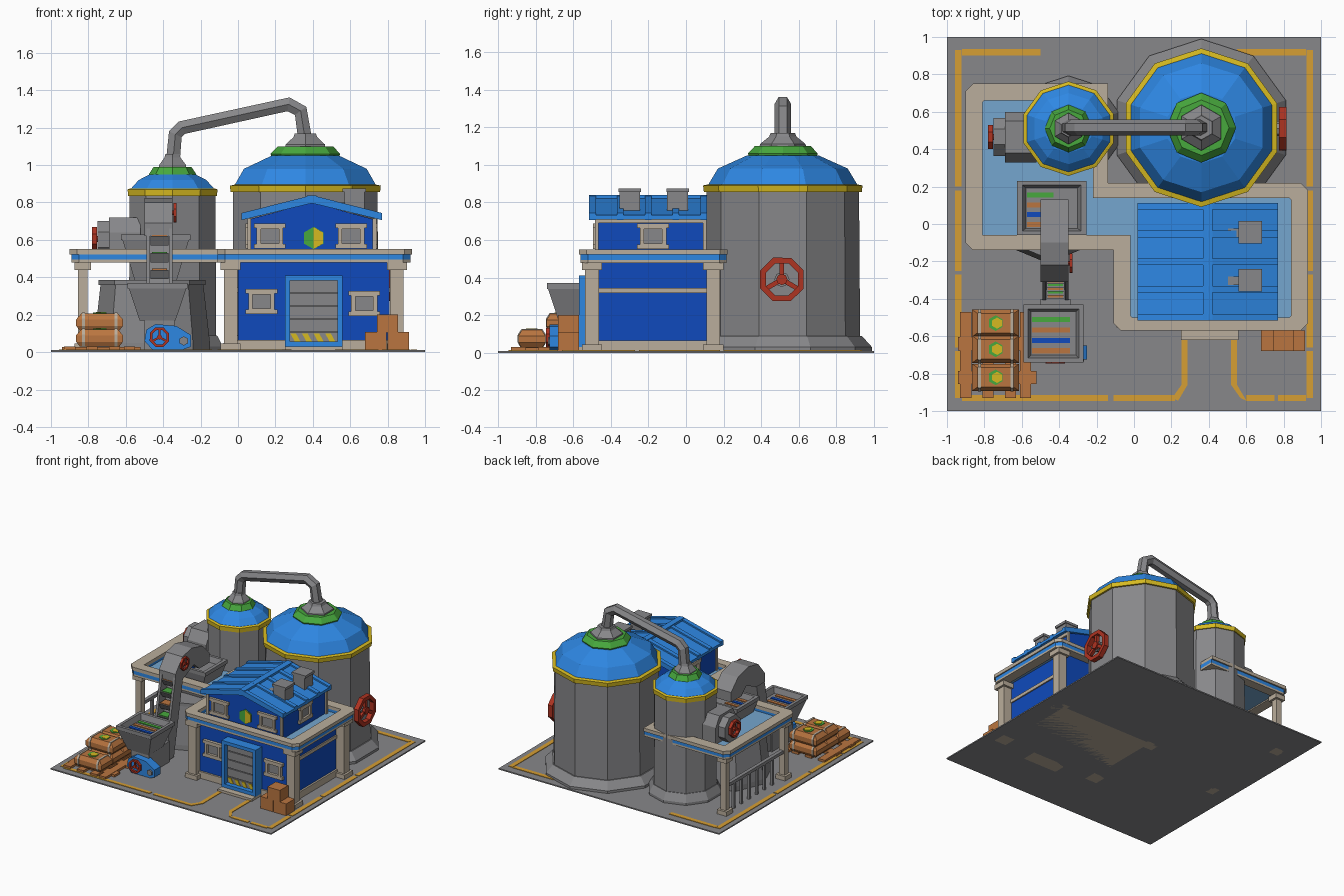
import bpy, bmesh, math

if "Cube" in bpy.data.objects:
    bpy.data.objects.remove(bpy.data.objects["Cube"])

def mat(name, r, g, b):
    m = bpy.data.materials.new(name)
    m.diffuse_color = tuple(((c + .055) / 1.055) ** 2.4 if c > .04 else c / 12.92 for c in (r, g, b)) + (1,)
    m.use_nodes = True
    m.node_tree.nodes["Principled BSDF"].inputs["Base Color"].default_value = m.diffuse_color
    return m

GRAY = mat("machine gray", .53, .53, .54)
NAVY = mat("wall blue", .06, .29, .74)
BLUE = mat("roof blue", .18, .53, .89)
PALE = mat("floor pale blue", .46, .65, .81)
BEIGE = mat("trim beige", .73, .68, .61)
YELLOW = mat("band yellow", .84, .73, .13)
GREEN = mat("collar green", .28, .66, .24)
RED = mat("wheel red", .68, .2, .13)
BROWN = mat("cargo brown", .73, .46, .25)
ORANGE = mat("marking orange", .84, .62, .2)

def skin(name, loops, m, closed=False):
    """Bridge equal-length vertex loops; cap the ends or close the ring."""
    bm = bmesh.new()
    vs = [[bm.verts.new(p) for p in lp] for lp in loops]
    n, k = len(loops[0]), len(loops)
    for i in range(k if closed else k - 1):
        a, b = vs[i], vs[(i + 1) % k]
        for j in range(n):
            bm.faces.new((a[j], a[(j + 1) % n], b[(j + 1) % n], b[j]))
    if not closed:
        bm.faces.new(vs[0]); bm.faces.new(vs[-1])
    bmesh.ops.recalc_face_normals(bm, faces=bm.faces)
    me = bpy.data.meshes.new(name)
    bm.to_mesh(me); bm.free()
    me.materials.append(m)
    o = bpy.data.objects.new(name, me)
    bpy.context.collection.objects.link(o)
    return o

def on(axis, pts, w):
    return [{'x': (w, u, v), 'y': (u, w, v), 'z': (u, v, w)}[axis] for u, v in pts]

def prism(name, pts, axis, a, b, m):
    return skin(name, [on(axis, pts, a), on(axis, pts, b)], m)

def rect(u0, u1, v0, v1):
    return [(u0, v0), (u1, v0), (u1, v1), (u0, v1)]

def box(name, x0, x1, y0, y1, z0, z1, m):
    return prism(name, rect(x0, x1, y0, y1), 'z', z0, z1, m)

def ngon(cu, cv, r, n, ph=90):
    t = [math.radians(ph) + math.tau * i / n for i in range(n)]
    return [(cu + r * math.cos(a), cv + r * math.sin(a)) for a in t]

def lathe(name, x, y, prof, n, m):
    return skin(name, [on('z', ngon(x, y, r, n), z) for r, z in prof], m)

def ring(name, outer, inner, axis, a, b, m):
    return skin(name, [on(axis, outer, a), on(axis, outer, b), on(axis, inner, b), on(axis, inner, a)], m, True)

def frame(name, u0, u1, v0, v1, t, axis, a, b, m):
    return ring(name, rect(u0, u1, v0, v1), rect(u0 + t, u1 - t, v0 + t, v1 - t), axis, a, b, m)

def wheel(name, cu, cv, r, axis, a, b, m=RED):
    ring(name + "_rim", ngon(cu, cv, r, 8, 22), ngon(cu, cv, r * .74, 8, 22), axis, a, b, m)
    for k in range(3):
        t = math.radians(90 + 120 * k); c, s = math.cos(t), math.sin(t); w = r * .1
        pts = [(cu + c * d - s * e, cv + s * d + c * e) for d, e in rect(0, r * .85, -w, w)]
        prism(name + "_spoke", pts, axis, a + .1 * (b - a), a + .8 * (b - a), m)
    prism(name + "_hub", ngon(cu, cv, r * .24, 8), axis, a - (b - a) * .4, b, m)

def window(u, v, axis, a, b):
    """Framed window; b is the outer side."""
    frame("window_frame", u - .07, u + .07, v - .06, v + .06, .022, axis, a, b, BEIGE)
    prism("window_pane", rect(u - .05, u + .05, v - .04, v + .04), axis, a, a + (b - a) * .4, GRAY)
    for s in (-.055, .055):
        prism("window_ledge", rect(u - .085, u + .085, v + s - .012, v + s + .012), axis, a, b, BEIGE)

# Ground plate and painted lane markings
box("ground", -1, 1, -1, 1, 0, .01, GRAY)
def mark(*r): box("lane_marking", *r, .008, .014, ORANGE)
for s in (-1, 1):
    for y0, y1 in ((-.93, -.68), (-.66, -.27), (-.25, .18), (.2, .93)):
        mark(.94 * s - .018, .94 * s + .018, y0, y1)
for x0, x1 in ((-.92, -.5), (.55, .92)):
    mark(x0, x1, .9, .935)
for x0, x1 in ((-.92, -.14), (-.11, .22), (.6, .75), (.77, .92)):
    mark(x0, x1, -.945, -.915)
for x, s in ((.27, -1), (.535, 1)):
    mark(x - .016, x + .016, -.86, -.62)
    prism("lane_corner", [(x - .016, -.86), (x + .016, -.86), (x + s * .05 + .016, -.945), (x + s * .05 - .016, -.93)],
          'z', .008, .014, ORANGE)

# Silos: skirt, wall, band, dome, collar, cap
def silo(name, x, y, R, zb, dome, zg):
    lathe(name + "_skirt", x, y, [(R * 1.13, .005), (R * 1.13, .03), (R * 1.0, .09)], 10, GRAY)
    lathe(name + "_wall", x, y, [(R * .98, .03), (R * .965, zb)], 10, GRAY)
    lathe(name + "_band", x, y, [(R, zb - .035), (R * 1.01, zb), (R * .95, zb + .005)], 10, YELLOW)
    lathe(name + "_dome", x, y, [(R * .95, zb)] + dome, 10, BLUE)
    g = dome[-1][0]
    lathe(name + "_collar", x, y, [(g * .95, zg - .055), (g * .98, zg - .04), (g * .78, zg)], 8, GREEN)
    lathe(name + "_cap", x, y, [(g * .66, zg - .02), (g * .64, zg + .01), (g * .38, zg + .05), (g * .34, zg + .07)], 6, GRAY)
silo("large_silo", .36, .515, .42, .89, [(.345, .98), (.19, 1.05)], 1.1)
silo("small_silo", -.35, .51, .25, .87, [(.19, .92), (.13, .95)], .99)

# Pipe linking the silos
cu = bpy.data.curves.new("silo_pipe", 'CURVE')
cu.dimensions, cu.bevel_depth, cu.bevel_resolution = '3D', .043, 1
cu.use_fill_caps = True
sp = cu.splines.new('POLY')
path = [(-.35, 1.0), (-.335, 1.165), (-.3, 1.2), (.27, 1.325), (.335, 1.29), (.36, 1.13)]
sp.points.add(len(path) - 1)
for p, (x, z) in zip(sp.points, path):
    p.co = (x, .515, z, 1)
sp.use_smooth = False
cu.materials.append(GRAY)
pipe = bpy.data.objects.new("silo_pipe", cu)
bpy.context.collection.objects.link(pipe)
bpy.context.view_layer.objects.active = pipe
pipe.select_set(True)
bpy.ops.object.convert(target='MESH')

# Hand wheel on the large silo
prism("valve_stub", ngon(.51, .39, .04, 8), 'x', .72, .79, GRAY)
wheel("large_valve", .51, .39, .125, 'x', .775, .815)

# L-shaped terrace: rim in three layers and a pale floor
outer = [(-.9, -.1), (-.86, -.14), (-.11, -.14), (-.11, -.53), (-.07, -.57), (.89, -.57), (.93, -.53), (.93, .18),
         (.89, .22), (-.14, .22), (-.14, .75), (-.86, .75), (-.9, .71)]
inner = [(-.81, -.06), (-.8, -.06), (-.02, -.06), (-.02, -.49), (-.01, -.5), (.83, -.5), (.84, -.49), (.84, .13),
         (.83, .14), (-.22, .14), (-.22, .66), (-.8, .66), (-.81, .65)]
thin = [(x * .99 + (.0003), y * .985) for x, y in outer]
ring("terrace_rim_top", outer, inner, 'z', .522, .55, BEIGE)
ring("terrace_stripe", thin, inner, 'z', .494, .524, BLUE)
ring("terrace_rim_base", thin, inner, 'z', .478, .494, BEIGE)
prism("terrace_floor", inner, 'z', .488, .503, PALE)

# Pillars
def pillar(x, y, w=.036):
    box("pillar", x - w, x + w, y - w, y + w, 0, .48, BEIGE)
    for z0, z1 in ((0, .045), (.44, .48)):
        box("pillar_block", x - w - .018, x + w + .018, y - w - .018, y + w + .018, z0, z1, BEIGE)
for x in (-.04, .85):
    for y in (-.5, .145):
        pillar(x, y)
for y in (-.08, .68):
    pillar(-.83, y, .025)

# Main building, lower storey
box("lower_wall", 0, .81, -.49, .15, .01, .49, NAVY)
box("wall_plinth", -.015, .825, -.505, .165, 0, .065, BEIGE)
for x in (-.01, .8):
    box("side_beam", x, x + .02, -.48, .14, .318, .345, BEIGE)
window(.125, .27, 'y', -.48, -.515)
window(.675, .26, 'y', -.48, -.515)

# Loading door
frame("door_frame", .25, .56, .03, .41, .028, 'y', -.57, -.48, BLUE)
for k in range(5):
    z = .04 + .07 * k
    box("door_slat", .275, .535, -.53, -.48, z, z + .064, GRAY)
box("door_back", .275, .535, -.52, -.48, .04, .385, GRAY)
for k in range(4):
    x = .285 + .062 * k
    prism("hazard_stripe", [(x + .025, .045), (x + .055, .045), (x + .025, .1), (x - .005, .1)], 'y', -.535, -.528, YELLOW)
box("door_step", .25, .56, -.62, -.5, 0, .03, BEIGE)

# Upper storey with gable roof
prism("upper_wall", [(.06, .5), (.725, .5), (.725, .71), (.395, .8), (.06, .71)], 'y', -.475, .1, NAVY)
for x in (.05, .72):
    box("cornice", x, x + .02, -.485, .11, .69, .715, BEIGE)
    for y in (-.485, .09):
        box("corner_post", x, x + .02, y, y + .02, .5, .7, BEIGE)
def roof_strip(name, y0, y1, lo, hi):
    prism(name, [(.02, .71 + lo), (.395, .8 + lo), (.77, .71 + lo), (.77, .71 + hi), (.395, .805 + hi), (.02, .71 + hi)],
          'y', y0, y1, BLUE)
roof_strip("roof", -.5, .105, 0, .022)
for k in range(5):
    y = -.515 + k * .148
    roof_strip("roof_batten", y, y + .035, -.004, .034)
box("roof_ridge", .37, .42, -.51, .11, .805, .838, BLUE)
for x in (.17, .605):
    window(x, .62, 'y', -.47, -.495)
window(-.175, .62, 'x', .715, .745)
window(-.175, .62, 'x', .07, .04)
prism("gable_badge", ngon(.405, .61, .06, 6), 'y', -.483, -.474, GREEN)
prism("gable_badge_half", [p for p in ngon(.405, .61, .058, 6) if p[0] > .4], 'y', -.487, -.48, YELLOW)
for y in (-.3, -.045):
    box("roof_vent", .57, .675, y - .055, y + .055, .74, .86, GRAY)
    box("roof_vent_lid", .56, .685, y - .06, y + .06, .855, .875, GRAY)
    box("roof_vent_spout", .5, .57, y - .025, y + .02, .77, .8, GRAY)

# Hoppers with layered cargo inside
def hopper(name, cx, cy, hx, hy, zt, zb):
    R = lambda s: rect(cx - hx * s, cx + hx * s, cy - hy * s, cy + hy * s)
    skin(name, [on('z', R(s), z) for s, z in ((.6, zb), (.96, zt - .03), (1, zt - .03), (1, zt), (.85, zt), (.75, zt - .045))], GRAY)
    for k, m in enumerate((BROWN, NAVY, BROWN, GREEN)):
        y = cy + hy * (-.6 + .36 * k)
        box("cargo_layer", cx - hx * .72, cx + hx * (.55 - .5 * (zt > .5)), y - hy * .09, y + hy * .09, zt - .046, zt - .038, m)
hopper("front_hopper", -.43, -.585, .16, .155, .37, .17)
hopper("terrace_hopper", -.44, .085, .185, .145, .63, .38)
lathe("lower_tank", -.46, .1, [(.31, .005), (.31, .05), (.275, .36), (.285, .36), (.285, .385)], 8, GRAY)

# Drive unit beneath the front hopper
box("hopper_stand", -.5, -.34, -.67, -.4, .005, .18, GRAY)
prism("drive_housing", [(-.5, .06), (-.46, .015), (-.29, .015), (-.25, .03), (-.25, .09), (-.33, .14), (-.44, .15), (-.49, .12)],
      'y', -.725, -.65, BLUE)
wheel("drive_wheel", -.42, .08, .056, 'y', -.725, -.745)
prism("drive_gear", ngon(-.29, .06, .025, 6), 'y', -.735, -.7, GRAY)

# Bucket elevator with hood
leg = lambda t: -.44 + .12 * t
for x in (-.49, -.37):
    prism("elevator_rail", [(-.44, .02), (-.33, .02), (-.21, .64), (-.31, .66)], 'x', x, x + .02, GRAY)
prism("elevator_back", [(-.35, .02), (-.33, .02), (-.21, .64), (-.23, .64)], 'x', -.48, -.36, GRAY)
for k in range(6):
    z, y = .12 + .09 * k, leg(k / 6 + .15)
    prism("bucket", [(y, z + .05), (y + .03, z), (y + .09, z), (y + .09, z + .05)], 'x', -.468, -.372, GRAY)
    box("bucket_load", -.46, -.38, y + .01, y + .08, z + .05, z + .056, BROWN if k % 2 else GREEN)
prism("elevator_hood", [(-.31, .62), (-.31, .69), (-.22, .8), (-.1, .825), (.04, .79), (.13, .7), (.13, .62), (0, .62),
                        (-.07, .68), (-.2, .62)], 'x', -.5, -.35, GRAY)
wheel("elevator_valve", -.21, .745, .055, 'x', -.345, -.328)

# Blower on the terrace
prism("blower", [(.33, .5), (.6, .5), (.6, .64), (.55, .72), (.38, .72), (.33, .64)], 'x', -.69, -.52, GRAY)
prism("blower_cap", ngon(.465, .6, .11, 8, 22), 'x', -.75, -.69, GRAY)
wheel("blower_valve", .465, .605, .07, 'x', -.755, -.78)

# Railing under the terrace
for k in range(6):
    y = .06 + .1 * k
    box("railing_post", -.84, -.82, y, y + .02, .005, .24, GRAY)
box("railing_bar", -.845, -.815, -.06, .67, .22, .245, GRAY)

# Crates
for x, z in ((.68, .01), (.8, .01), (.742, .105)):
    box("crate", x, x + .113, -.68, -.57, z, z + .097, BROWN)

# Pallet and sacks
for x in (-.9, -.78, -.66, -.58):
    box("pallet_board", x - .03, x + .03, -.93, -.47, .012, .03, BROWN)
for y in (-.82, -.64):
    box("pallet_bar", -.94, -.52, y - .035, y + .035, .01, .028, BROWN)
def sack(cx, cy, z):
    def body(name, x0, x1, e, m, nar):
        skin(name, [on('z', rect(x0 + (1 - s) * nar, x1 - (1 - s) * nar, cy - .072 * s - e, cy + .072 * s + e), z + h + (e if h > .05 else 0))
                    for s, h in ((.8, 0), (1, .025), (1, .06), (.72, .092))], m)
    body("sack", cx - .125, cx + .125, 0, BROWN, .1)
    for x in (-.095, .08):
        body("sack_band", cx + x, cx + x + .016, .004, BEIGE, 0)
    prism("sack_patch", ngon(cx, cy, .042, 6), 'z', z + .09, z + .096, GREEN)
    prism("sack_patch_inner", ngon(cx + .008, cy, .03, 6), 'z', z + .092, z + .099, YELLOW)
for y, z in ((-.82, .03), (-.67, .03), (-.53, .03), (-.67, .115), (-.53, .115)):
    sack(-.74, y, z)
